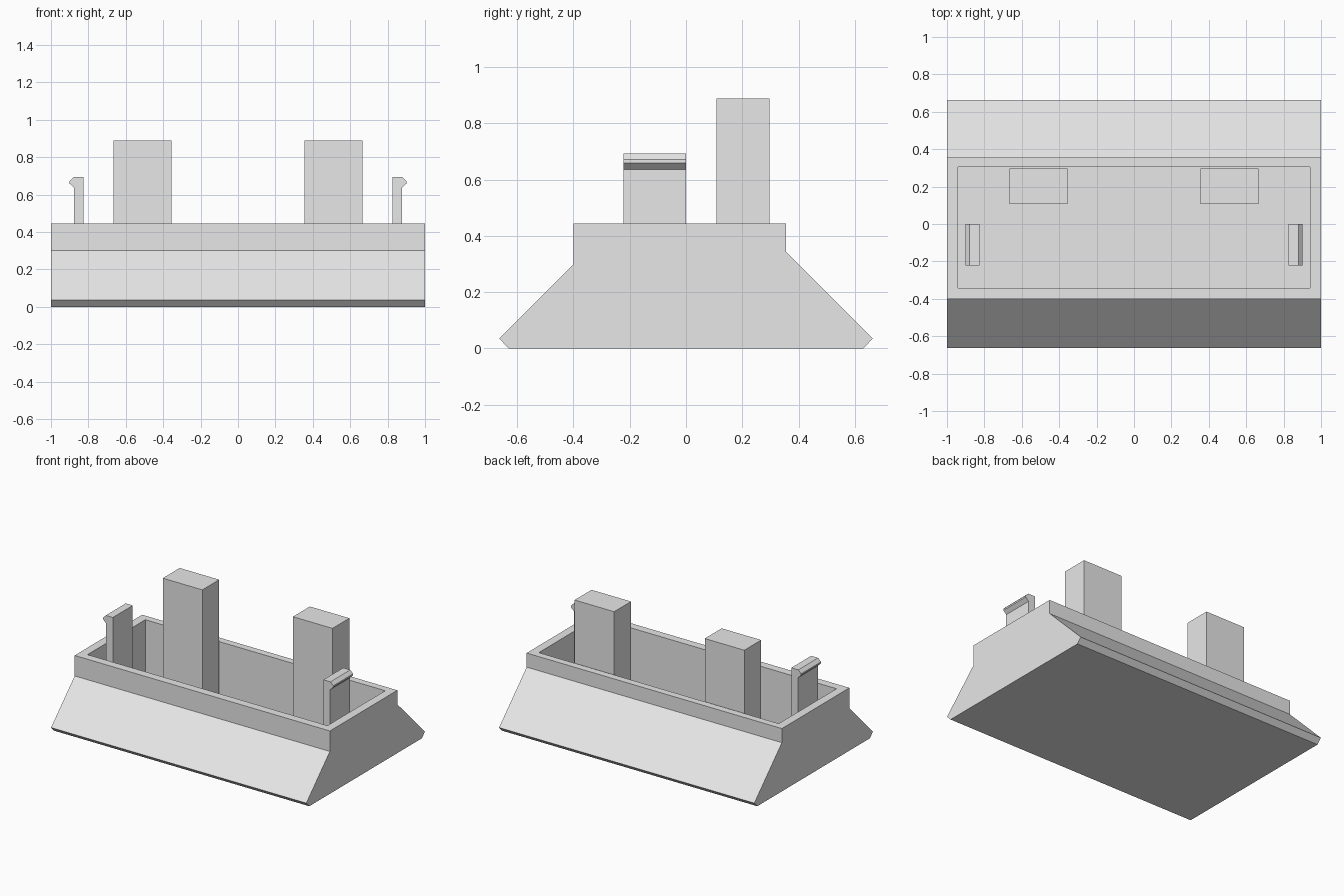
import bpy
import bmesh

cube = bpy.data.objects.get("Cube")
if cube:
    bpy.data.objects.remove(cube, do_unlink=True)

GREY = (0.8, 0.8, 0.8, 1)
grey = bpy.data.materials.new("light grey")
grey.use_nodes = True
grey.diffuse_color = GREY
grey.node_tree.nodes["Principled BSDF"].inputs["Base Color"].default_value = GREY


def prism(name, profile, offset, depth):
    """Extrude a closed profile of 3D points along the offset axis."""
    bm = bmesh.new()
    face = bm.faces.new([bm.verts.new(p) for p in profile])
    new = bmesh.ops.extrude_face_region(bm, geom=[face])["geom"]
    verts = [v for v in new if isinstance(v, bmesh.types.BMVert)]
    bmesh.ops.translate(bm, verts=verts, vec=[c * depth for c in offset])
    bmesh.ops.recalc_face_normals(bm, faces=bm.faces)
    mesh = bpy.data.meshes.new(name)
    bm.to_mesh(mesh)
    bm.free()
    mesh.materials.append(grey)
    obj = bpy.data.objects.new(name, mesh)
    bpy.context.collection.objects.link(obj)
    return obj


def box(name, x0, x1, y0, y1, z0, z1):
    base = [(x0, y0, z0), (x1, y0, z0), (x1, y1, z0), (x0, y1, z0)]
    return prism(name, base, (0, 0, 1), z1 - z0)


# Tray body with sloping front and back
FLOOR = 0.06
section = [(-0.63, 0), (0.63, 0), (0.664, 0.035), (0.355, 0.345),
           (0.355, 0.445), (-0.4, 0.445), (-0.4, 0.3), (-0.664, 0.035)]
body = prism("tray_body", [(-1, y, z) for y, z in section], (1, 0, 0), 2)

# Open recess in the tray
cutter = box("recess_cutter", -0.94, 0.94, -0.342, 0.305, FLOOR, 0.6)
cutter.hide_render = True
cutter.hide_viewport = True
cutter.display_type = 'WIRE'
cut = body.modifiers.new("recess", 'BOOLEAN')
cut.operation = 'DIFFERENCE'
cut.solver = 'EXACT'
cut.object = cutter

# Posts and hooked clips, mirrored on both sides
hook = [(0.825, FLOOR - 0.01), (0.878, FLOOR - 0.01), (0.878, 0.637),
        (0.902, 0.66), (0.902, 0.671), (0.88, 0.693), (0.825, 0.693)]
for side, s in (("left", 1), ("right", -1)):
    x0, x1 = sorted((s * 0.355, s * 0.665))
    box(side + "_post", x0, x1, 0.108, 0.297, FLOOR - 0.01, 0.888)
    prism(side + "_clip", [(s * x, -0.222, z) for x, z in hook], (0, 1, 0), 0.222)
